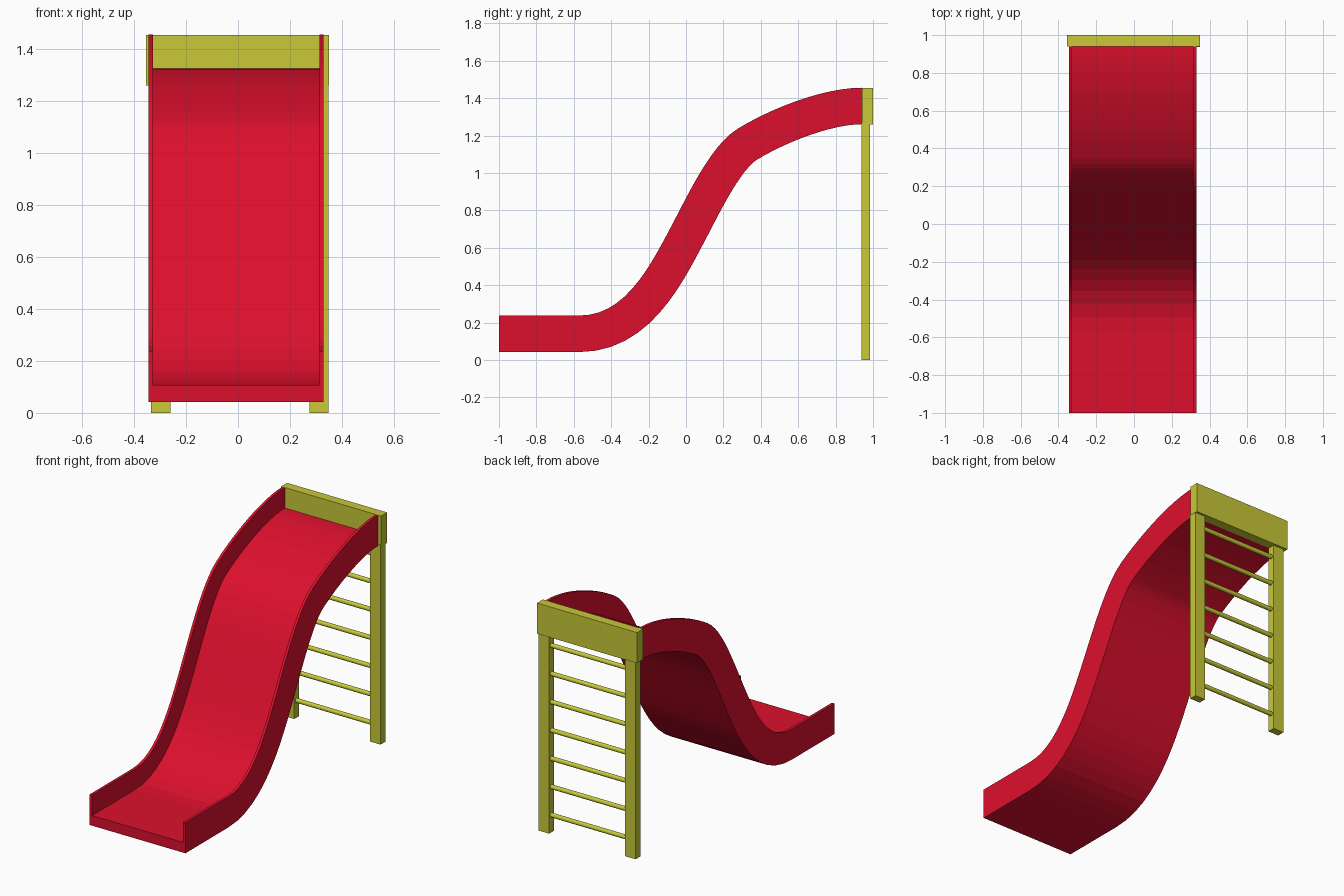
import bpy, bmesh
from mathutils import Vector
from mathutils.geometry import interpolate_bezier

if "Cube" in bpy.data.objects:
    bpy.data.objects.remove(bpy.data.objects["Cube"])


def material(name, color):
    m = bpy.data.materials.new(name)
    m.diffuse_color = (*color, 1)
    m.use_nodes = True
    m.node_tree.nodes["Principled BSDF"].inputs["Base Color"].default_value = m.diffuse_color
    return m


red = material("red_plastic", (0.72, 0.005, 0.026))
yellow = material("yellow_paint", (0.58, 0.58, 0.04))


def finish(name, bm, mat):
    bmesh.ops.recalc_face_normals(bm, faces=bm.faces)
    me = bpy.data.meshes.new(name)
    bm.to_mesh(me)
    bm.free()
    me.materials.append(mat)
    ob = bpy.data.objects.new(name, me)
    bpy.context.collection.objects.link(ob)
    return ob


def box(name, lo, hi, mat):
    bm = bmesh.new()
    bmesh.ops.create_cube(bm, size=1)
    for v in bm.verts:
        v.co = [lo[i] + (v.co[i] + 0.5) * (hi[i] - lo[i]) for i in range(3)]
    return finish(name, bm, mat)


# Slide centreline in (y, z): flat run-out, then three Bezier segments
segments = [
    ((-0.57, 0.14), (-0.27, 0.14), (-0.117, 0.434), (0, 0.655)),
    ((0, 0.655), (0.094, 0.832), (0.21, 1.083), (0.33, 1.155)),
    ((0.33, 1.155), (0.50, 1.258), (0.76, 1.358), (0.94, 1.358)),
]
path = [Vector((-1, 0.14))]
for a, b, c, d in segments:
    pts = interpolate_bezier(Vector(a), Vector(b), Vector(c), Vector(d), 13)
    path += [Vector(p[:2]) for p in pts[:-1]]
path.append(Vector((0.94, 1.358)))

# U-shaped chute section (x, offset along path normal), swept along the path
L, R, WALL, HALF, BED = -0.345, 0.33, 0.017, 0.0975, -0.033
section = [(L, -HALF), (R, -HALF), (R, HALF), (R - WALL, HALF),
           (R - WALL, BED), (L + WALL, BED), (L + WALL, HALF), (L, HALF)]
bm = bmesh.new()
rings = []
for i, p in enumerate(path):
    t = path[min(i + 1, len(path) - 1)] - path[max(i - 1, 0)]
    if i < 2 or i == len(path) - 1:
        t = Vector((1, 0))
    t.normalize()
    n = Vector((-t.y, t.x))
    rings.append([bm.verts.new((x, p.x + n.x * o, p.y + n.y * o)) for x, o in section])
k = len(section)
for r0, r1 in zip(rings, rings[1:]):
    for j in range(k):
        bm.faces.new((r0[j], r0[(j + 1) % k], r1[(j + 1) % k], r1[j]))
for r in (rings[0], rings[-1]):
    for idx in ((0, 1, 4, 5), (1, 2, 3, 4), (0, 5, 6, 7)):
        bm.faces.new([r[j] for j in idx])
finish("slide_chute", bm, red)

# Ladder: header board, two posts and seven round rungs
box("header_board", (-0.355, 0.94, 1.26), (0.35, 1.0, 1.455), yellow)
box("left_post", (-0.335, 0.937, 0), (-0.26, 0.985, 1.27), yellow)
box("right_post", (0.275, 0.937, 0), (0.349, 0.985, 1.27), yellow)
for i in range(7):
    bm = bmesh.new()
    bmesh.ops.create_cone(bm, cap_ends=True, segments=16, radius1=0.014,
                          radius2=0.014, depth=0.64)
    for v in bm.verts:
        x, y, z = v.co
        v.co = (z + 0.007, y + 0.961, x + 0.11 + 0.18 * i)
    for f in bm.faces:
        f.smooth = len(f.verts) == 4
    finish(f"rung_{i + 1}", bm, yellow)
